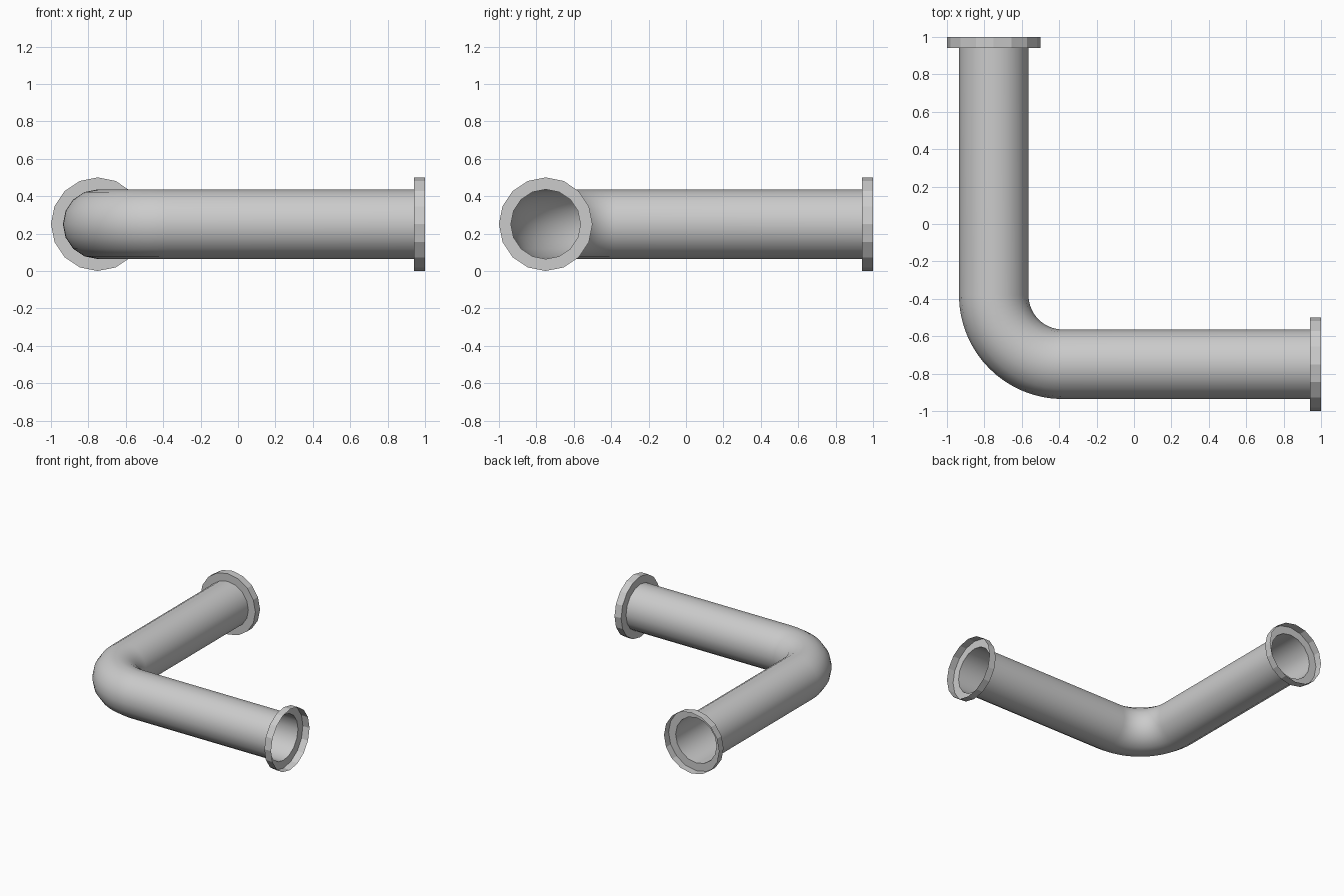
import bpy, bmesh
from math import cos, sin, pi
from mathutils import Vector

if "Cube" in bpy.data.objects:
    bpy.data.objects.remove(bpy.data.objects["Cube"])

SIDES = 16
AXIS = 0.75       # pipe centre line offset from the middle
Z = 0.25          # pipe centre height
PIPE_R = 0.186
FLANGE_R = 0.25
BACK = 0.94       # plane where pipe meets flange
BEND_R = 0.37


def ring(bm, centre, direction, radius):
    """Ring of vertices across a horizontal direction, one vertex at the top."""
    side = Vector((-direction.y, direction.x, 0))
    up = Vector((0, 0, 1))
    return [bm.verts.new(centre + radius * (up * cos(2 * pi * i / SIDES) + side * sin(2 * pi * i / SIDES)))
            for i in range(SIDES)]


def sweep(name, stations, smooth):
    """Skin an open tube through (centre, direction, radius) stations."""
    bm = bmesh.new()
    rings = [ring(bm, *s) for s in stations]
    for a, b in zip(rings, rings[1:]):
        for i in range(SIDES):
            j = (i + 1) % SIDES
            f = bm.faces.new((a[i], a[j], b[j], b[i]))
            f.smooth = smooth
    bmesh.ops.recalc_face_normals(bm, faces=bm.faces)
    mesh = bpy.data.meshes.new(name)
    bm.to_mesh(mesh)
    bm.free()
    obj = bpy.data.objects.new(name, mesh)
    bpy.context.collection.objects.link(obj)
    return obj


X, Y = Vector((1, 0, 0)), Vector((0, 1, 0))

# Pipe: straight run, quarter bend, straight run (open at both ends)
path = [(Vector((-AXIS, BACK, Z)), -Y, PIPE_R)]
c = BEND_R - AXIS
for k in range(17):
    a = pi + k / 16 * pi / 2
    path.append((Vector((c + BEND_R * cos(a), c + BEND_R * sin(a), Z)),
                 Vector((-sin(a), cos(a), 0)), PIPE_R))
path.append((Vector((BACK, -AXIS, Z)), X, PIPE_R))
sweep("bent_pipe", path, True)

# Flanges: flat collar at the pipe mouth with an open outer rim
for name, base, d in (("right_flange", Vector((0, -AXIS, Z)), X),
                      ("back_flange", Vector((-AXIS, 0, Z)), Y)):
    sweep(name, [(base + d * BACK, d, PIPE_R),
                 (base + d * BACK, d, FLANGE_R),
                 (base + d, d, FLANGE_R)], False)
